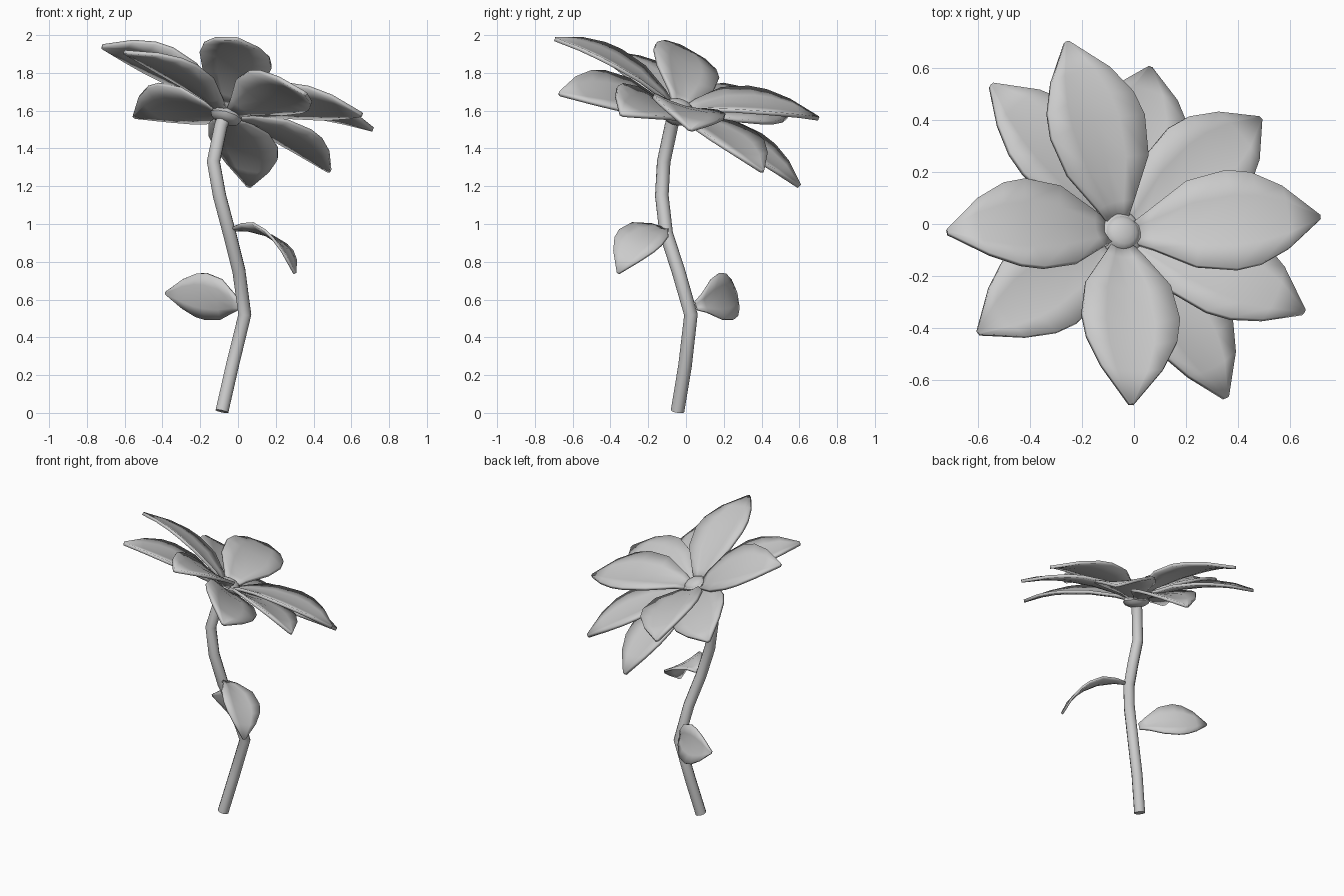
import bpy, bmesh
from mathutils import Vector, Matrix

if "Cube" in bpy.data.objects:
    bpy.data.objects.remove(bpy.data.objects["Cube"])

AXIS = Vector((0.28, 0.275, 0.92)).normalized()   # direction the bloom faces
HEART = Vector((-0.06, -0.05, 1.575))             # centre of the bloom
# (position along blade, half width) as fractions of the blade length
OUTLINE = [(0.06, 0.045), (0.17, 0.10), (0.38, 0.22), (0.58, 0.255),
           (0.70, 0.235), (0.84, 0.16), (1.0, 0.012)]
COLS = 4


def smooth(ob):
    bpy.ops.object.select_all(action='DESELECT')
    bpy.context.view_layer.objects.active = ob
    ob.select_set(True)
    bpy.ops.object.shade_smooth_by_angle(angle=0.7)


def add_mesh(name, bm):
    bmesh.ops.recalc_face_normals(bm, faces=bm.faces)
    me = bpy.data.meshes.new(name)
    bm.to_mesh(me)
    bm.free()
    ob = bpy.data.objects.new(name, me)
    bpy.context.collection.objects.link(ob)
    smooth(ob)
    return ob


def blade(name, base, tip, normal, roll=0.0, bulge=0.105, cup=0.03, thick=0.02, width=1.0):
    """Arched, pointed blade used for both petals and leaves."""
    base, tip = Vector(base), Vector(tip)
    length = (tip - base).length
    d = (tip - base).normalized()
    side = Matrix.Rotation(roll, 3, d) @ normal.cross(d).normalized()
    up = d.cross(side)
    bm = bmesh.new()
    rows = []
    for t, w in OUTLINE:
        row = []
        arch = 1 - abs(2 * t - 1) ** 2.2
        for c in range(COLS + 1):
            s = 2 * c / COLS - 1
            back = 0.12 * s * s * t * (1 - t)
            lift = arch * (bulge + cup * (s * s - 0.5))
            row.append(bm.verts.new(base + length * (d * (t - back) + side * s * w * width + up * lift)))
        rows.append(row)
    for a, b in zip(rows, rows[1:]):
        for c in range(COLS):
            bm.faces.new((a[c], a[c + 1], b[c + 1], b[c]))
    ob = add_mesh(name, bm)
    mod = ob.modifiers.new("thickness", 'SOLIDIFY')
    mod.thickness = thick
    mod.offset = 0
    return ob


def ball(name, centre, radius, height, segments, rings):
    bm = bmesh.new()
    rot = AXIS.to_track_quat('Z', 'Y').to_matrix().to_4x4()
    bmesh.ops.create_uvsphere(bm, u_segments=segments, v_segments=rings, radius=1,
                              matrix=Matrix.Translation(centre) @ rot
                              @ Matrix.Diagonal((radius, radius, height, 1)))
    return add_mesh(name, bm)


# Stem: bent tube
cu = bpy.data.curves.new("stem", 'CURVE')
cu.dimensions = '3D'
cu.bevel_depth = 0.036
cu.bevel_resolution = 3
cu.use_fill_caps = True
path = [(-0.085, -0.045, 0.008), (-0.03, -0.005, 0.25), (0.036, 0.026, 0.52),
        (0.005, -0.04, 0.75), (-0.045, -0.105, 0.95), (-0.098, -0.128, 1.15),
        (-0.13, -0.118, 1.33), (-0.09, -0.077, 1.52), (-0.075, -0.065, 1.56)]
sp = cu.splines.new('POLY')
sp.points.add(len(path) - 1)
for p, co in zip(sp.points, path):
    p.co = (*co, 1)
stem = bpy.data.objects.new("stem", cu)
bpy.context.collection.objects.link(stem)
bpy.ops.object.select_all(action='DESELECT')
bpy.context.view_layer.objects.active = stem
stem.select_set(True)
bpy.ops.object.convert(target='MESH')
smooth(bpy.context.object)

# Bloom centre: faceted receptacle with a dome on top
ball("receptacle", HEART - AXIS * 0.005, 0.088, 0.042, 9, 6)
ball("centre_rim", HEART + AXIS * 0.045, 0.09, 0.03, 9, 6)
ball("centre_dome", HEART + AXIS * 0.055, 0.07, 0.034, 16, 8)

# Inner petals: (tip, roll)
inner = [((0.715, 0.025, 1.50), 0.0), ((-0.26, 0.70, 1.56), 0.0),
         ((-0.72, -0.03, 1.94), 0.2), ((-0.01, -0.695, 1.98), 0.05)]
for i, (tip, roll) in enumerate(inner):
    blade(f"inner_petal_{i + 1}", HEART + AXIS * 0.008, tip, AXIS, roll)

# Outer petals, set lower
outer = [((-0.55, 0.535, 1.57), 0.15), ((0.06, 0.60, 1.20), 0.0),
         ((0.485, 0.405, 1.28), 0.0), ((0.655, -0.34, 1.58), -0.1),
         ((0.355, -0.67, 1.69), -0.2), ((-0.60, -0.42, 1.91), 0.0)]
for i, (tip, roll) in enumerate(outer):
    blade(f"outer_petal_{i + 1}", HEART - AXIS * 0.01, tip, AXIS, roll, bulge=0.095)

# Leaves on the stem
blade("upper_leaf", (-0.05, -0.10, 0.965), (0.30, -0.36, 0.74),
      Vector((0.55, 0, 0.83)), bulge=0.20, thick=0.014, width=1.06)
blade("lower_leaf", (0.02, 0.03, 0.56), (-0.385, 0.265, 0.635),
      Vector((0.49, 0.76, 0.21)), bulge=0.13, thick=0.014, width=1.06)
